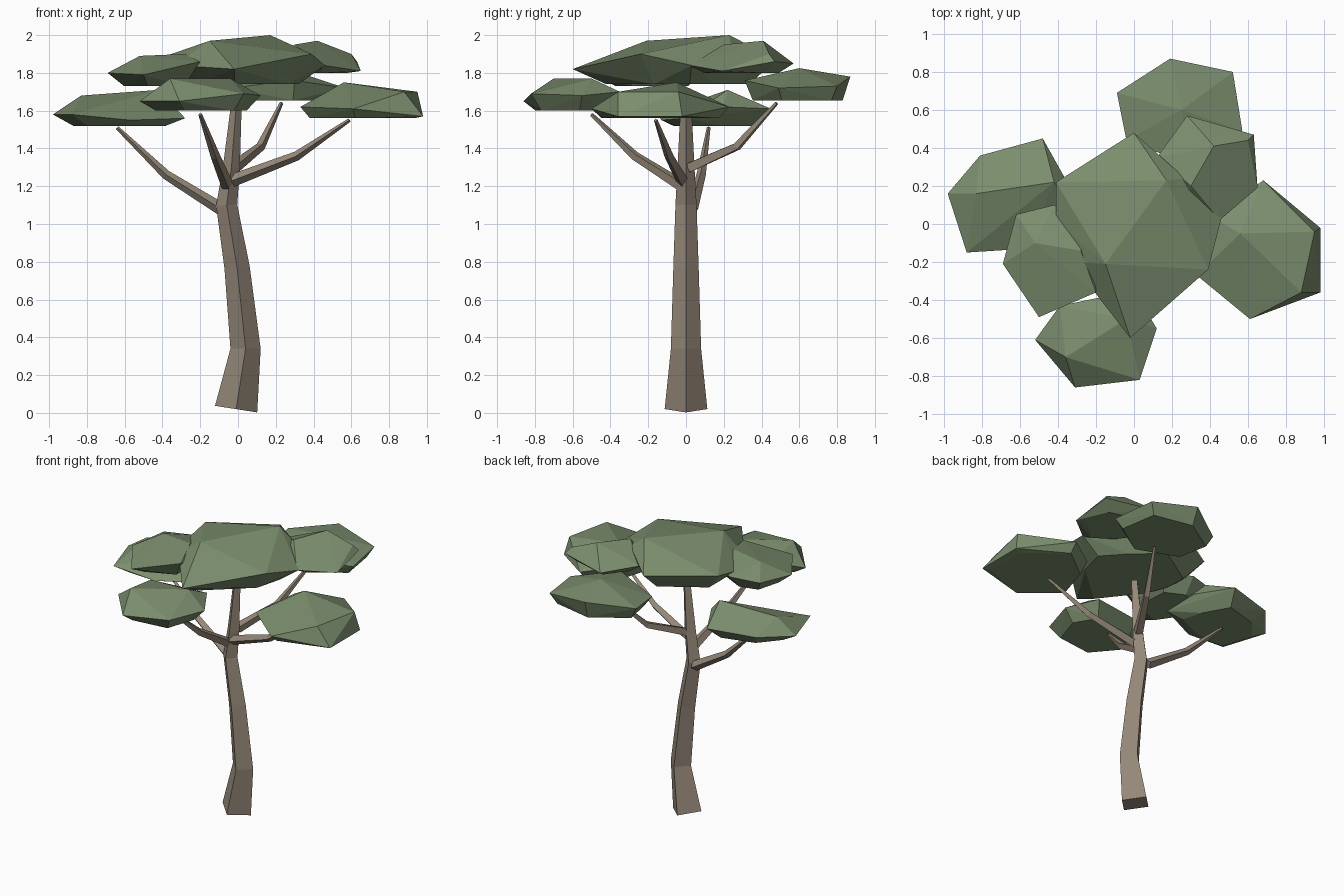
import bpy
import bmesh
import math
from mathutils import Vector

cube = bpy.data.objects.get("Cube")
if cube:
    bpy.data.objects.remove(cube, do_unlink=True)


def make_material(name, color):
    mat = bpy.data.materials.new(name)
    mat.use_nodes = True
    mat.diffuse_color = color
    mat.node_tree.nodes["Principled BSDF"].inputs["Base Color"].default_value = color
    return mat


leaf_green = make_material("leaf green", (0.2, 0.27, 0.155, 1))
bark_brown = make_material("bark brown", (0.3, 0.245, 0.19, 1))


def finish(bm, name, mat):
    bmesh.ops.recalc_face_normals(bm, faces=bm.faces)
    mesh = bpy.data.meshes.new(name)
    bm.to_mesh(mesh)
    bm.free()
    mesh.materials.append(mat)
    obj = bpy.data.objects.new(name, mesh)
    bpy.context.scene.collection.objects.link(obj)
    return obj


def limb(name, path, radii):
    """Four-sided tapering tube, each ring square to the path."""
    bm = bmesh.new()
    points = [Vector(p) for p in path]
    last = len(points) - 1
    rings = []
    for i, (point, radius) in enumerate(zip(points, radii)):
        tangent = (points[min(i + 1, last)] - points[max(i - 1, 0)]).normalized()
        side = Vector((0, 1, 0)).cross(tangent).normalized()
        up = tangent.cross(side)
        ring = []
        for k in range(4):
            a = k * math.pi / 2
            offset = side * math.cos(a) + up * math.sin(a)
            ring.append(bm.verts.new(point + offset * radius))
        rings.append(ring)
    for low, high in zip(rings, rings[1:]):
        for k in range(4):
            n = (k + 1) % 4
            bm.faces.new((low[k], low[n], high[n], high[k]))
    bm.faces.new(rings[0])
    bm.faces.new(rings[-1])
    return finish(bm, name, bark_brown)


def clump(name, rim, crown, base_z, base_scale):
    """Faceted leaf pad: hull of a rim, a crown and a shrunken flat base."""
    bm = bmesh.new()
    rim = [Vector(p) for p in rim]
    center = sum(rim, Vector()) / len(rim)
    base = [center.lerp(p, base_scale) for p in rim]
    for p in base:
        p.z = base_z
    for p in rim + [Vector(c) for c in crown] + base:
        bm.verts.new(p)
    hull = bmesh.ops.convex_hull(bm, input=bm.verts)
    loose = set(hull["geom_interior"] + hull["geom_unused"])
    bmesh.ops.delete(bm, geom=[v for v in loose if isinstance(v, bmesh.types.BMVert)],
                     context="VERTS")
    return finish(bm, name, leaf_green)


# Leaning trunk
limb("trunk",
     [(-.01, 0, .02), (.04, 0, .34), (-.005, 0, .77), (-.06, 0, 1.1),
      (-.035, 0, 1.3), (-.005, 0, 1.68)],
     [.113, .08, .067, .056, .045, .026])

# Four bent branches
branch_radii = [.034, .025, .01]
limb("right_branch", [(-.09, .03, 1.08), (-.38, .08, 1.26), (-.64, .12, 1.51)], branch_radii)
limb("left_branch", [(-.03, -.02, 1.23), (.31, -.09, 1.36), (.59, -.16, 1.55)], branch_radii)
limb("front_branch", [(-.05, 0, 1.19), (-.12, -.27, 1.36), (-.2, -.5, 1.58)], branch_radii)
limb("back_branch", [(-.02, .02, 1.3), (.12, .27, 1.41), (.23, .48, 1.64)], branch_radii)

# Leaf pads
clump("top_foliage",
      [(-.41, .22, 1.88), (0, .48, 1.87), (.27, .24, 1.92), (.46, .03, 1.84),
       (.39, -.24, 1.9), (-.02, -.6, 1.82), (-.33, -.2, 1.84), (-.41, .02, 1.84)],
      [(-.15, -.21, 1.97), (.17, .23, 2)], 1.74, .7)
clump("right_foliage",
      [(-.98, .16, 1.58), (-.81, .36, 1.6), (-.48, .45, 1.61), (-.34, .2, 1.62),
       (-.28, 0, 1.56), (-.57, -.13, 1.55), (-.88, -.15, 1.58)],
      [(-.83, .16, 1.68), (-.42, .22, 1.71)], 1.52, .7)
clump("front_right_foliage",
      [(-.62, .05, 1.82), (-.42, .1, 1.83), (-.22, 0, 1.82), (-.2, -.36, 1.86),
       (-.5, -.49, 1.79), (-.69, -.21, 1.8)],
      [(-.52, -.1, 1.89), (-.28, -.14, 1.9)], 1.73, .65)
clump("front_foliage",
      [(-.52, -.61, 1.65), (-.39, -.43, 1.72), (0, -.35, 1.7), (.12, -.55, 1.68),
       (.03, -.82, 1.69), (-.31, -.86, 1.65)],
      [(-.36, -.7, 1.77), (-.04, -.5, 1.77)], 1.6, .75)
clump("left_foliage",
      [(.68, .23, 1.62), (.98, -.02, 1.57), (.98, -.36, 1.57), (.61, -.5, 1.61),
       (.33, -.27, 1.62), (.42, .03, 1.66)],
      [(.95, -.04, 1.7), (.88, -.36, 1.7), (.56, -.05, 1.75)], 1.56, .85)
clump("back_left_foliage",
      [(.28, .57, 1.85), (.63, .47, 1.86), (.65, .19, 1.81), (.45, .02, 1.84),
       (.28, .13, 1.87), (.12, .35, 1.86)],
      [(.42, .41, 1.97), (.3, .2, 1.95), (.6, .44, 1.9)], 1.8, .72)
clump("back_foliage",
      [(-.09, .69, 1.74), (.19, .87, 1.78), (.52, .8, 1.73), (.57, .49, 1.72),
       (.3, .31, 1.76), (-.04, .44, 1.72)],
      [(.25, .6, 1.825)], 1.655, .85)
